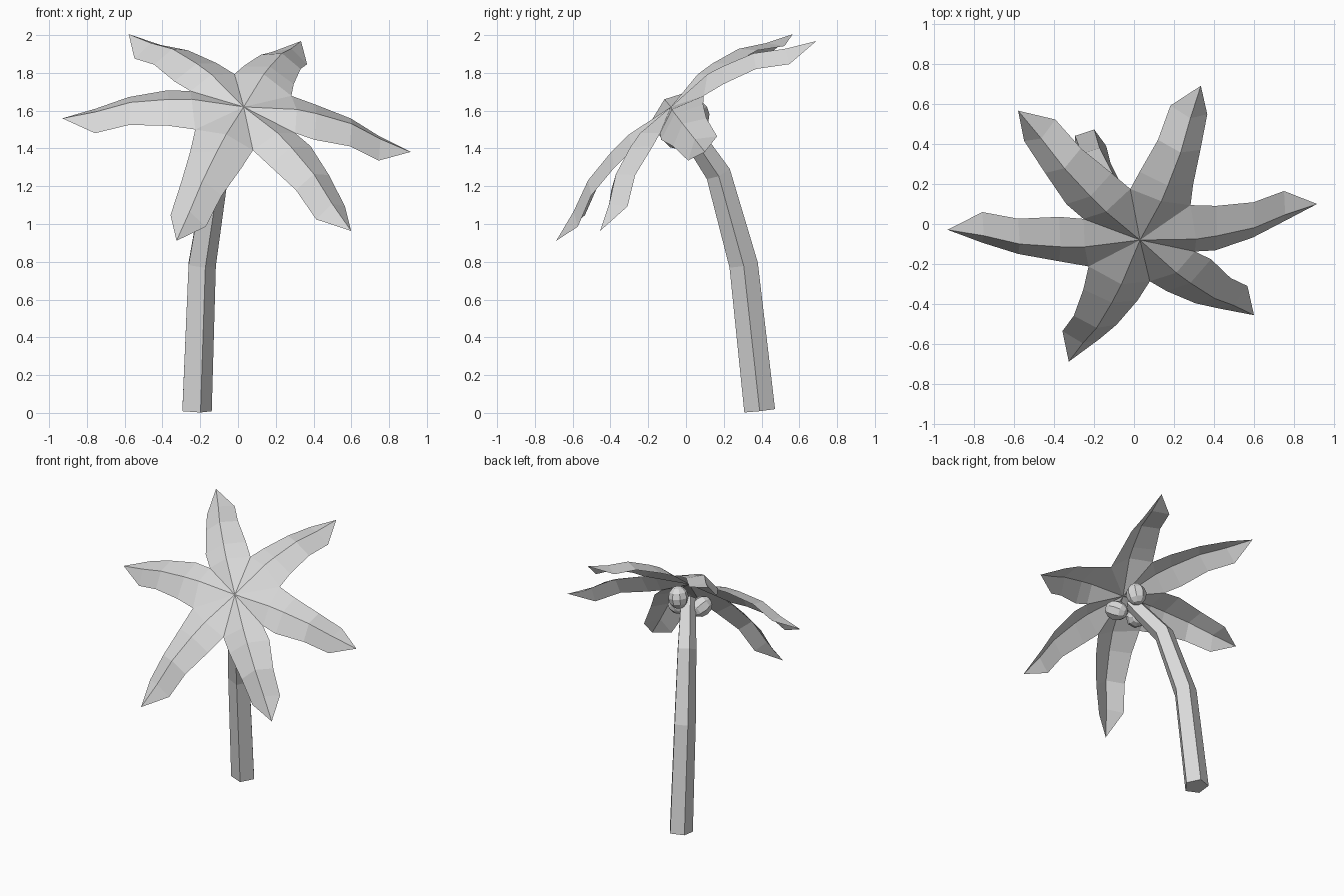
import bpy, bmesh
from math import cos, sin, radians
from mathutils import Vector, Matrix

cube = bpy.data.objects.get("Cube")
if cube:
    bpy.data.objects.remove(cube, do_unlink=True)

# One plain colour for the whole palm
grey = bpy.data.materials.new("light_grey")
grey.use_nodes = True
grey.diffuse_color = (0.7, 0.7, 0.7, 1)
shader = next(n for n in grey.node_tree.nodes if n.type == 'BSDF_PRINCIPLED')
shader.inputs["Base Color"].default_value = grey.diffuse_color


def finish(name, bm):
    mesh = bpy.data.meshes.new(name)
    bm.to_mesh(mesh)
    bm.free()
    mesh.materials.append(grey)
    obj = bpy.data.objects.new(name, mesh)
    bpy.context.collection.objects.link(obj)
    return obj


# Crown frame: tilted towards the front
normal = Vector((0.118, -0.64, 0.76)).normalized()
side = (Vector((1, 0, 0)) - normal * normal.x).normalized()
back = normal.cross(side)
crown = Matrix((side, back, normal)).transposed().to_4x4()
crown.translation = (0.03, -0.08, 1.62)


# Fronds: a star of folded leaves sharing valley points round the centre
fronds = [(-1, 0.913), (68, 0.877), (128.5, 0.948), (180, 0.944), (250, 0.98), (310, 0.927)]
# distance along leaf, half width, ridge height, edge height
stations = [(0.4, 0.145, 0.005, -0.055), (0.6, 0.115, -0.04, -0.1), (0.77, 0.1, -0.125, -0.19)]


def polar(angle, radius, height):
    return Vector((radius * cos(radians(angle)), radius * sin(radians(angle)), height))


bm = bmesh.new()
centre = bm.verts.new((0, 0, 0))
valleys = []
for i, (angle, _) in enumerate(fronds):
    following = fronds[(i + 1) % len(fronds)][0]
    middle = angle + ((following - angle) % 360) / 2
    valleys.append(bm.verts.new(polar(middle, 0.31, -0.037)))

for i, (angle, length) in enumerate(fronds):
    across = polar(angle + 90, 1, 0)
    ridge = bm.verts.new(polar(angle, 0.28, 0.02))
    left, right = valleys[i], valleys[i - 1]
    bm.faces.new((centre, ridge, left))
    bm.faces.new((centre, right, ridge))
    for dist, width, top, edge in stations:
        reach = dist * length / 0.944
        new_ridge = bm.verts.new(polar(angle, reach, top))
        new_left = bm.verts.new(polar(angle, reach, edge) + across * width)
        new_right = bm.verts.new(polar(angle, reach, edge) - across * width)
        bm.faces.new((ridge, new_ridge, new_left, left))
        bm.faces.new((right, new_right, new_ridge, ridge))
        ridge, left, right = new_ridge, new_left, new_right
    tip = bm.verts.new(polar(angle, length, -0.192))
    bm.faces.new((ridge, tip, left))
    bm.faces.new((right, tip, ridge))
bm.transform(crown)
finish("fronds", bm)


# Trunk: five-sided tube along a bent path
path = [Vector(p) for p in ((-0.225, 0.39, 0.012), (-0.197, 0.305, 0.785),
                            (-0.12, 0.17, 1.27), (0.0, -0.02, 1.55))]
radii = [0.086, 0.08, 0.07, 0.055]
bm = bmesh.new()
rings = []
for i, (point, radius) in enumerate(zip(path, radii)):
    before = (point - path[i - 1]).normalized() if i else Vector()
    after = (path[i + 1] - point).normalized() if i + 1 < len(path) else Vector()
    turn = Vector((0, 0, 1)).rotation_difference(before + after)
    rings.append([bm.verts.new(point + turn @ polar(72 * k, radius, 0)) for k in range(5)])
for low, high in zip(rings, rings[1:]):
    for k in range(5):
        j = (k + 1) % 5
        bm.faces.new((low[k], low[j], high[j], high[k]))
bm.faces.new(rings[0][::-1])
bm.faces.new(rings[-1])
finish("trunk", bm)


# Coconuts: three faceted nuts under the crown
for number, angle in enumerate((85, 208, 332), 1):
    bm = bmesh.new()
    bmesh.ops.create_uvsphere(bm, u_segments=8, v_segments=6, radius=0.07)
    place = polar(angle, 0.105, -0.12) + Vector((0, -0.03, 0))
    bm.transform(crown @ Matrix.Translation(place) @ Matrix.Rotation(radians(angle), 4, 'Z')
                 @ Matrix.Rotation(radians(35), 4, 'Y') @ Matrix.Diagonal((1, 1, 1.15, 1)))
    finish(f"coconut_{number}", bm)
